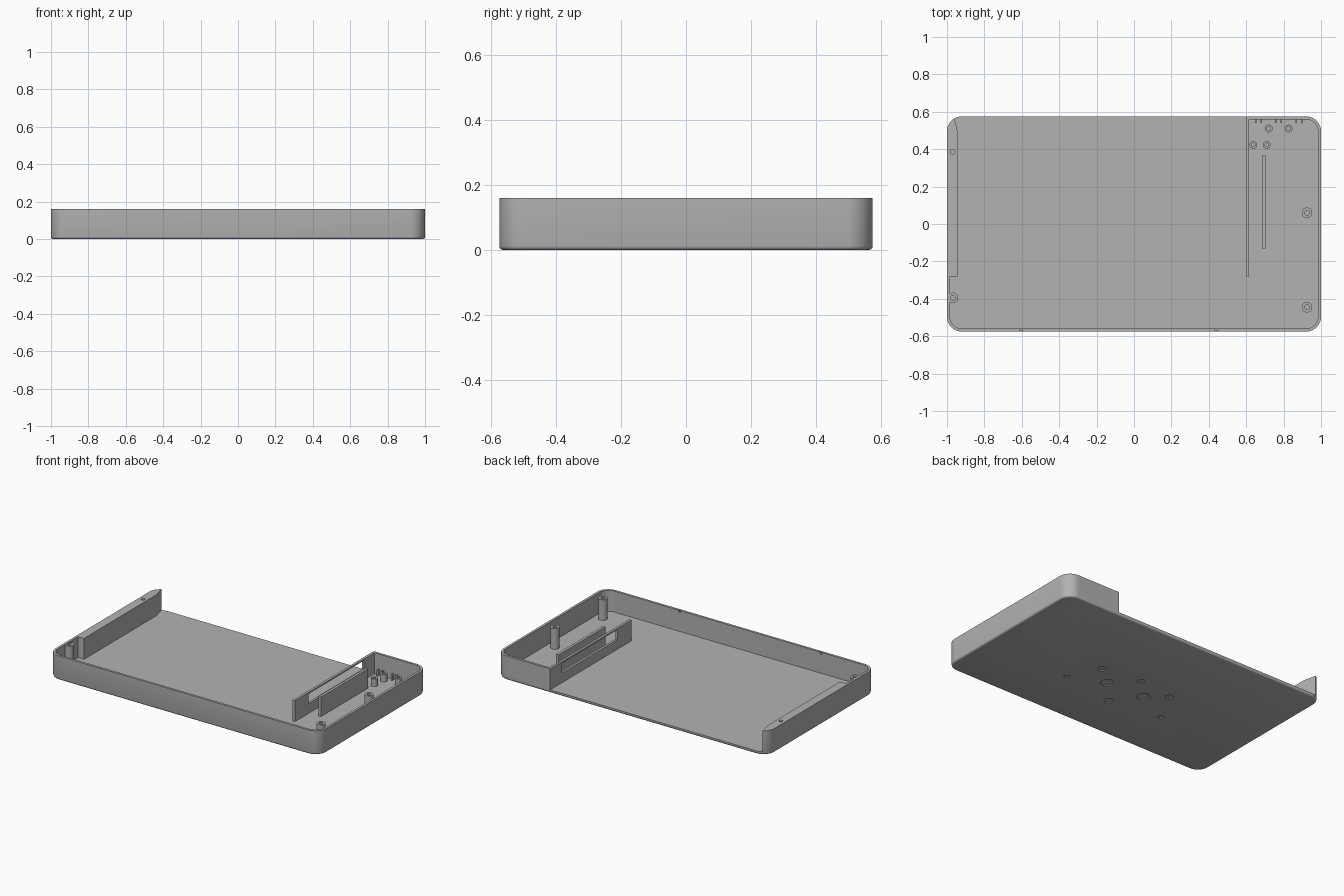
import bpy, bmesh
from math import cos, sin, pi, radians

default = bpy.data.objects.get("Cube")
if default:
    bpy.data.objects.remove(default)

# Single grey plastic
grey = bpy.data.materials.new("grey_plastic")
grey.use_nodes = True
colour = (0.45, 0.45, 0.45, 1)
grey.diffuse_color = colour
grey.node_tree.nodes["Principled BSDF"].inputs["Base Color"].default_value = colour

W, D, H = 1.0, 0.575, 0.16      # half width, half depth, height
WALL, FLOOR, R = 0.016, 0.02, 0.08


def finish(name, bm):
    bmesh.ops.recalc_face_normals(bm, faces=bm.faces)
    mesh = bpy.data.meshes.new(name)
    bm.to_mesh(mesh)
    bm.free()
    mesh.materials.append(grey)
    obj = bpy.data.objects.new(name, mesh)
    bpy.context.collection.objects.link(obj)
    return obj


def arc(cx, cy, r, start, end, n=10):
    """Points on an arc, angles in degrees."""
    steps = [radians(start + (end - start) * i / n) for i in range(n + 1)]
    return [(cx + r * cos(a), cy + r * sin(a)) for a in steps]


def prism(name, outline, z0, z1, fillet=0):
    """Extrude an outline upward, optionally rounding the bottom rim."""
    bm = bmesh.new()
    base = bm.faces.new([bm.verts.new((x, y, z0)) for x, y in outline])
    rim = list(base.edges)
    top = bmesh.ops.extrude_face_region(bm, geom=[base], use_keep_orig=True)["geom"]
    for v in top:
        if isinstance(v, bmesh.types.BMVert):
            v.co.z = z1
    if fillet:
        bmesh.ops.bevel(bm, geom=rim, offset=fillet, segments=3,
                        profile=0.5, affect='EDGES')
    return finish(name, bm)


def box(name, x0, x1, y0, y1, z0, z1):
    return prism(name, [(x0, y0), (x1, y0), (x1, y1), (x0, y1)], z0, z1)


def disc(name, x, y, r, z0, z1, n=32):
    return prism(name, arc(x, y, r, 0, 360, n)[:-1], z0, z1)


def cut(target, cutter):
    """Subtract a cutter and discard it."""
    cutter.hide_render = True
    mod = target.modifiers.new("cut", 'BOOLEAN')
    mod.operation, mod.solver, mod.object = 'DIFFERENCE', 'EXACT', cutter
    bpy.context.view_layer.objects.active = target
    bpy.ops.object.modifier_apply(modifier=mod.name)
    bpy.data.objects.remove(cutter)


def tube(name, x, y, r, bore, top):
    """Screw post with a blind bore."""
    post = disc(name, x, y, r, FLOOR - 0.004, top)
    cut(post, disc("bore", x, y, bore, FLOOR + 0.002, top + 0.1))
    return post


# Outer shell: rounded rectangle with a filleted underside
cx, cy = W - R, D - R
outline = (arc(cx, cy, R, 0, 90) + arc(-cx, cy, R, 90, 180)
           + arc(-cx, -cy, R, 180, 270) + arc(cx, -cy, R, 270, 360))
tray = prism("tray_shell", outline, 0, H, fillet=0.012)

# Cavity: leaves the thick side block, the partition and an open back
ri = R - WALL
cavity = ([(-0.94, -0.28), (-W + WALL, -0.28)]
          + arc(-cx, -cy, ri, 180, 270) + arc(cx, -cy, ri, 270, 360)
          + arc(cx, cy, ri, 0, 90)
          + [(0.616, D - WALL), (0.616, -0.28), (0.6, -0.28), (0.6, 0.7),
             (-0.99, 0.7), (-0.94, 0.48)])
cut(tray, prism("cavity", cavity, FLOOR, 0.3))

# Long window in the partition
cut(tray, box("partition_window", 0.58, 0.64, -0.135, 0.45, 0.085, 0.15))

# Round ports through the back wall
for x in (0.67, 0.79, 0.91):
    bm = bmesh.new()
    bmesh.ops.create_cone(bm, cap_ends=True, segments=40, radius1=0.053,
                          radius2=0.053, depth=0.14)
    for v in bm.verts:
        v.co = (x + v.co.x, D + v.co.z, 0.09 + v.co.y)
    cut(tray, finish("port", bm))

# Rim notches and the screw hole in the side block
for x in (-0.605, 0.44):
    cut(tray, box("rim_notch", x - 0.008, x + 0.008, -D + 0.006, -D + 0.03,
                  H - 0.012, H + 0.1))
cut(tray, disc("block_hole", -0.97, 0.385, 0.012, 0.06, 0.3))

# Shallow round recesses in the underside
for x, y, r in ((0.36, -0.2, 0.02), (0.26, 0.01, 0.025), (0.13, -0.1, 0.04),
                (-0.02, 0.045, 0.025), (-0.02, -0.26, 0.03),
                (-0.15, -0.09, 0.04), (-0.27, 0.01, 0.025), (-0.39, -0.21, 0.02)):
    cut(tray, disc("underside_recess", x, y, r, -0.1, 0.006, 24))

parts = [tray]

# Inner rib beside the partition
parts.append(box("inner_rib", 0.685, 0.703, -0.13, 0.365, FLOOR - 0.004, 0.15))

# Tall screw posts and short board posts
for i, (x, y) in enumerate(((0.925, 0.06), (0.925, -0.445), (-0.968, -0.395))):
    parts.append(tube(f"tall_post_{i + 1}", x, y, 0.028, 0.013, H - 0.003))
for i, (x, y) in enumerate(((0.72, 0.51), (0.826, 0.51), (0.638, 0.423), (0.71, 0.423))):
    parts.append(tube(f"short_post_{i + 1}", x, y, 0.021, 0.01, 0.07))

# Small ribs inside the back wall, a pair under each port
for i, x in enumerate((0.65, 0.68, 0.757, 0.787, 0.867, 0.897)):
    parts.append(box(f"port_rib_{i + 1}", x - 0.004, x + 0.004, 0.54, D - 0.01,
                     FLOOR - 0.004, 0.06))

# Smooth the curved walls, keep edges crisp
bpy.ops.object.select_all(action='DESELECT')
for p in parts:
    p.select_set(True)
bpy.context.view_layer.objects.active = tray
bpy.ops.object.shade_smooth_by_angle(angle=radians(35))
